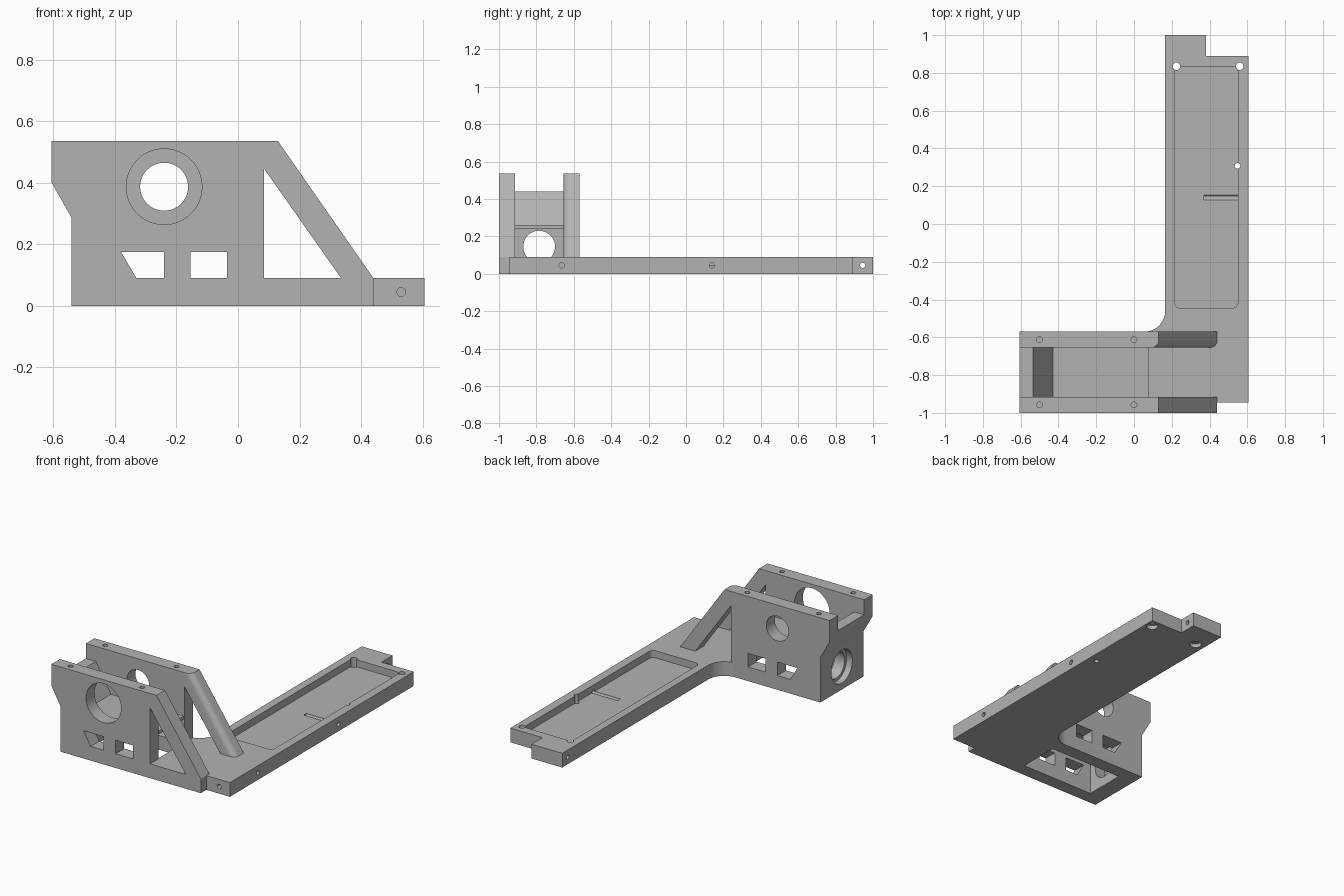
import bpy, bmesh
from math import sin, cos, pi
from mathutils import Vector

default = bpy.data.objects.get("Cube")
if default:
    bpy.data.objects.remove(default, do_unlink=True)

metal = bpy.data.materials.new("machined_grey")
metal.use_nodes = True
GREY = (0.45, 0.45, 0.45, 1)
metal.diffuse_color = GREY
metal.node_tree.nodes["Principled BSDF"].inputs["Base Color"].default_value = GREY


def place(axis, a, b, d):
    """Map profile coordinates and depth to space."""
    return {"x": Vector((d, a, b)), "y": Vector((a, d, b)), "z": Vector((a, b, d))}[axis]


def prism(name, axis, profile, lo, hi, rounded=None, radius=0.03):
    """Extrude a closed profile along an axis, optionally rounding chosen edges."""
    bm = bmesh.new()
    face = bm.faces.new([bm.verts.new(place(axis, a, b, lo)) for a, b in profile])
    top = bmesh.ops.extrude_face_region(bm, geom=[face])["geom"]
    moved = [v for v in top if isinstance(v, bmesh.types.BMVert)]
    bmesh.ops.translate(bm, verts=moved, vec=place(axis, 0, 0, hi - lo))
    bmesh.ops.recalc_face_normals(bm, faces=bm.faces)
    if rounded:
        edges = [e for e in bm.edges if rounded(*[v.co for v in e.verts])]
        bmesh.ops.bevel(bm, geom=edges, offset=radius, segments=6,
                        profile=0.5, affect="EDGES")
    mesh = bpy.data.meshes.new(name)
    bm.to_mesh(mesh)
    bm.free()
    mesh.materials.append(metal)
    obj = bpy.data.objects.new(name, mesh)
    bpy.context.collection.objects.link(obj)
    return obj


def rect(a0, a1, b0, b1):
    return [(a0, b0), (a1, b0), (a1, b1), (a0, b1)]


def drill(axis, a, b, r, lo, hi, sides=24):
    ring = [(a + r * cos(2 * pi * i / sides), b + r * sin(2 * pi * i / sides))
            for i in range(sides)]
    return prism("drill", axis, ring, lo, hi)


def combine(target, tool, operation):
    mod = target.modifiers.new(operation, "BOOLEAN")
    mod.operation, mod.object, mod.solver = operation, tool, "EXACT"
    bpy.context.view_layer.objects.active = target
    bpy.ops.object.modifier_apply(modifier=mod.name)
    bpy.data.objects.remove(tool, do_unlink=True)


def cut(target, tool):
    combine(target, tool, "DIFFERENCE")


# L-shaped base arm with a notched far end and a filleted inner corner
T = 0.09
fillet = [(0.055 + 0.11 * cos(i * pi / 20), -0.46 - 0.11 * sin(i * pi / 20))
          for i in range(11)]
body = prism("mount_body", "z",
             [(0.08, -0.945), (0.605, -0.945), (0.605, 0.89), (0.38, 0.89),
              (0.38, 1), (0.165, 1)] + fillet + [(0.055, -0.62), (0.08, -0.62)], 0, T)

# Shallow tray with rounded corners
cut(body, prism("tray_cutter", "z", rect(0.215, 0.55, -0.445, 0.835), 0.045, 0.2,
                rounded=lambda p, q: abs(p.z - q.z) > 0.1))

# Two side plates with a sloping brace, windows and a bearing hole
PLATE = [(-0.54, 0), (0.44, 0), (0.44, T), (0.13, 0.535),
         (-0.605, 0.535), (-0.605, 0.4), (-0.54, 0.285)]
WINDOWS = [[(-0.38, 0.175), (-0.24, 0.175), (-0.24, T), (-0.33, T)],
           rect(-0.155, -0.035, T, 0.175),
           [(0.085, 0.445), (0.085, T), (0.335, T)]]


def brace_edge(p, q):
    return (max(p.y, q.y) < -0.65 and abs(p.z - q.z) > 0.4
            and abs(p.x - q.x) > 0.2)


plates = []
for name, y0, y1, bore, edge in (("front_plate", -1, -0.915, 0.123, None),
                                 ("back_plate", -0.655, -0.57, 0.078, brace_edge)):
    plate = prism(name, "y", PLATE, y0, y1, edge, 0.035)
    for window in WINDOWS:
        cut(plate, prism("window_cutter", "y", window, y0 - 0.1, y1 + 0.1))
    cut(plate, drill("y", -0.24, 0.387, bore, y0 - 0.1, y1 + 0.1, 48))
    for x in (-0.5, 0):
        cut(plate, drill("z", x, (y0 + y1) / 2, 0.015, 0.44, 0.6))
    plates.append(plate)

# End wall, its inner ramp and the thin deck between the plates
bridge = prism("end_wall_and_deck", "y",
               [(-0.54, 0), (-0.43, 0), (-0.43, 0.24), (0.08, 0.24), (0.08, 0.26),
                (-0.43, 0.26), (-0.535, 0.44), (-0.605, 0.44), (-0.605, 0.4),
                (-0.54, 0.285)], -0.915, -0.655)
cut(bridge, drill("x", -0.785, 0.145, 0.085, -0.7, -0.4, 48))
cut(bridge, drill("x", -0.785, 0.145, 0.105, -0.7, -0.5, 48))

for part in plates + [bridge]:
    combine(body, part, "UNION")

# Screw holes: axis, centre, radius, depth range
for hole in (("x", -0.665, 0.045, 0.014, 0.47, 0.7),
             ("x", 0.14, 0.045, 0.014, 0.37, 0.7),
             ("x", 0.945, 0.045, 0.014, 0.1, 0.5),
             ("y", 0.53, 0.045, 0.014, -1.1, -0.82),
             ("z", 0.225, 0.835, 0.02, -0.1, 0.2),
             ("z", 0.56, 0.835, 0.02, -0.1, 0.2),
             ("z", 0.225, 0.835, 0.034, -0.1, 0.025),
             ("z", 0.56, 0.835, 0.034, -0.1, 0.025),
             ("z", 0.548, 0.308, 0.015, -0.1, 0.2)):
    cut(body, drill(*hole))

# Smooth the bores and fillets, keep the machined edges sharp
bpy.ops.object.select_all(action="DESELECT")
body.select_set(True)
bpy.context.view_layer.objects.active = body
bpy.ops.object.shade_smooth_by_angle(angle=pi / 6)
